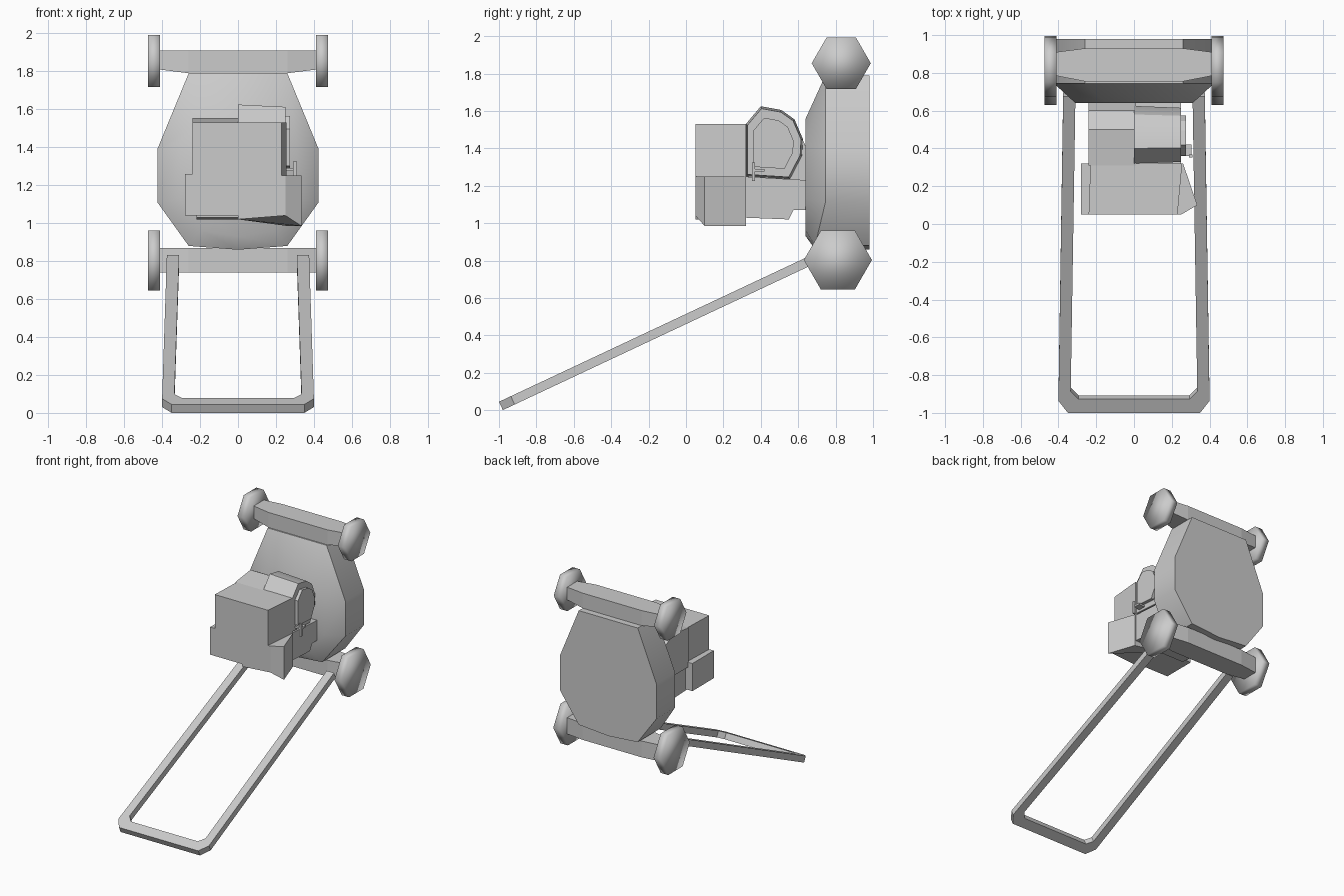
import bpy, bmesh, math
from mathutils import Vector

if "Cube" in bpy.data.objects:
    bpy.data.objects.remove(bpy.data.objects["Cube"])


def loft(name, rings, smooth=None):
    """Closed solid through matching rings of 3D points, capped at both ends."""
    bm = bmesh.new()
    vs = [[bm.verts.new(p) for p in r] for r in rings]
    n = len(rings[0])
    for a, b in zip(vs, vs[1:]):
        for i in range(n):
            j = (i + 1) % n
            bm.faces.new((a[i], a[j], b[j], b[i]))
    bm.faces.new(vs[0])
    bm.faces.new(vs[-1])
    bmesh.ops.recalc_face_normals(bm, faces=bm.faces)
    me = bpy.data.meshes.new(name)
    bm.to_mesh(me)
    bm.free()
    ob = bpy.data.objects.new(name, me)
    bpy.context.collection.objects.link(ob)
    if smooth:
        bpy.context.view_layer.objects.active = ob
        ob.select_set(True)
        bpy.ops.object.shade_smooth_by_angle(angle=math.radians(smooth))
        ob.select_set(False)
    return ob


def slab_x(name, yz, x0, x1, smooth=None):
    return loft(name, [[(x, y, z) for y, z in yz] for x in (x0, x1)], smooth)


def slab_z(name, xy, z0, z1):
    return loft(name, [[(x, y, z) for x, y in xy] for z in (z0, z1)])


def mirrored(half):
    """Half outline (x, z) completed by its mirror image."""
    return half + [(-x, z) for x, z in reversed(half) if x > 0]


# Deck: outline in x-z, tapering towards the engine
outer = mirrored([(0.26, 1.79), (0.425, 1.39), (0.425, 1.11), (0.26, 0.88), (0, 0.86)])
inner = mirrored([(0.15, 1.56), (0.31, 1.42), (0.31, 1.13), (0.19, 0.96), (0, 0.93)])
back = [(x, 0.98, z) for x, z in outer]
edge = [(x, 0.745 if z > 1 else 0.69, z) for x, z in outer]
face = [(x, 0.64, z) for x, z in inner]
loft("deck", [back, edge, face], 40)

# Axle beams, slightly narrower at their ends
for name, z0, z1, lift in (("front_axle", 1.79, 1.91, 0.02), ("rear_axle", 0.74, 0.87, 0)):
    rings = []
    for x, inset in ((-0.415, 1), (-0.26, 0), (0.26, 0), (0.415, 1)):
        ya, yb, zb = 0.755 + 0.03 * inset, 0.93 - 0.02 * inset, z0 + lift * inset
        rings.append([(x, ya, zb), (x, yb, zb), (x, yb, z1), (x, ya, z1)])
    loft(name, rings)

# Six-sided wheels
for name, z, r in (("front_wheel", 1.855, 0.158), ("rear_wheel", 0.803, 0.182)):
    hexagon = [(0.83 if r < 0.17 else 0.812, z)] * 6
    hexagon = [(y + r * math.cos(i * math.pi / 3), c + r * math.sin(i * math.pi / 3))
               for i, (y, c) in enumerate(hexagon)]
    for side, tag in ((-1, "left"), (1, "right")):
        w = slab_x(f"{name}_{tag}", hexagon, side * 0.41, side * 0.475)
        w.data.shade_smooth()

# Push handle: U-shaped flat bar sloping to the ground
half = [(0.375, 1.85), (0.40, 0.07), (0.35, 0.0)]
half_in = [(0.295, 0.08), (0.335, 0.125), (0.31, 1.85)]
slope = math.radians(25.15)
along = Vector((0, math.cos(slope), math.sin(slope)))
down = Vector((0, math.sin(slope), -math.cos(slope)))
start = Vector((0, -1.0, 0.045))
outline = half + [(-x, s) for x, s in reversed(half)]
outline += [(-x, s) for x, s in reversed(half_in)] + half_in
loft("handle", [[start + along * s + Vector((x, 0, 0)) + down * t for x, s in outline]
                for t in (0, 0.049)])

# Engine: upper cover and body behind it
slab_z("engine_cover", [(-0.24, 0.05), (0.23, 0.05), (0.255, 0.32), (-0.23, 0.33)], 1.24, 1.53)
slab_x("engine_body", [(0.31, 1.22), (0.31, 1.53), (0.50, 1.555), (0.60, 1.50), (0.645, 1.40), (0.645, 1.22)],
       -0.24, 0.01)

# Rounded starter housing on the right
housing = [(0.32, 1.25), (0.32, 1.53), (0.40, 1.625), (0.51, 1.605), (0.58, 1.555), (0.625, 1.45),
           (0.62, 1.36), (0.555, 1.235)]
centre = Vector((0.46, 1.42))
cap = [tuple(centre + (Vector(p) - centre) * 0.94) for p in housing]
loft("starter_housing", [[(0.0, y, z) for y, z in housing],
                         [(0.25, y, z) for y, z in cap]], 30)
disc = [tuple(centre + (Vector(p) - centre) * 0.7) for p in housing]
slab_x("starter_disc", disc, 0.24, 0.275)

# Lower engine blocks
slab_x("fuel_tank", [(0.05, 1.04), (0.05, 1.26), (0.32, 1.26), (0.32, 1.04)], -0.28, 0.01)
lower = [(0.0, 0.05), (0.25, 0.05), (0.335, 0.10), (0.26, 0.32), (0.0, 0.32)]
loft("muffler_box", [[(x, y, (1.02 if x < 0.1 else 1.04 if y < 0.06 else 0.985)) for x, y in lower],
                     [(x, y, 1.25) for x, y in lower]])
slab_x("crankcase", [(0.30, 1.03), (0.55, 1.02), (0.575, 1.07), (0.645, 1.07), (0.645, 1.23), (0.30, 1.25)],
       -0.22, 0.25)

# Small throttle lever
slab_x("lever_plate", [(0.352, 1.225), (0.352, 1.325), (0.368, 1.325), (0.368, 1.225)], 0.29, 0.31)
slab_x("lever_rod", [(0.36, 1.275), (0.36, 1.29), (0.42, 1.29), (0.42, 1.275)], 0.24, 0.305)
